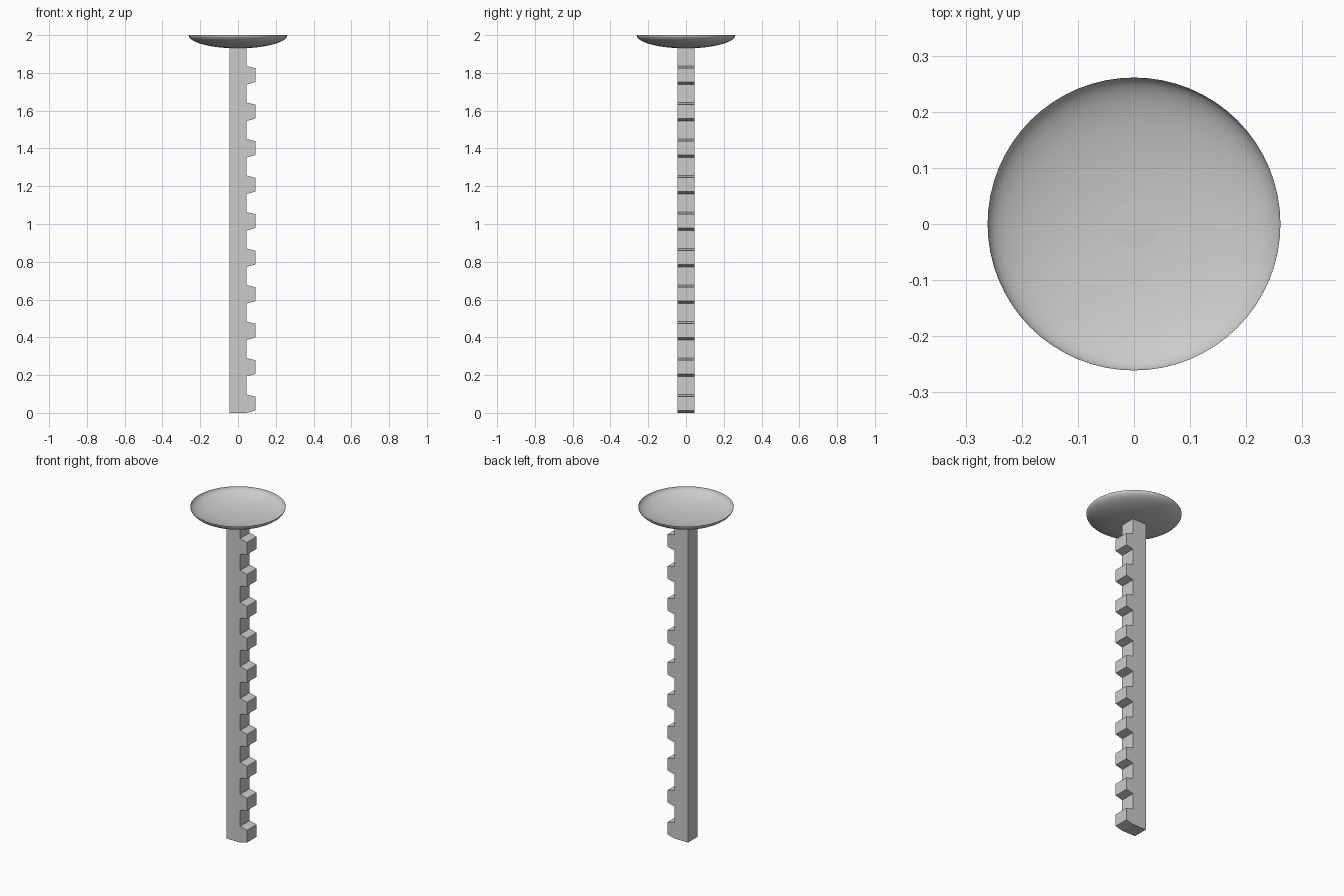
import bpy, bmesh

if "Cube" in bpy.data.objects:
    bpy.data.objects.remove(bpy.data.objects["Cube"])

R, DEPTH, TOP = 0.261, 0.07, 2.0
HALF, TIP = 0.046, 0.092
PITCH, TEETH = 0.1932, 10


def add_object(name, bm):
    mesh = bpy.data.meshes.new(name)
    bm.to_mesh(mesh)
    bm.free()
    obj = bpy.data.objects.new(name, mesh)
    bpy.context.collection.objects.link(obj)
    return obj


# Toothed shaft: side profile extruded along y
profile = [(-HALF, 1.931), (-HALF, 0)]
for i in range(TEETH):
    z = i * PITCH
    profile += [(HALF, z), (TIP, z + 0.012), (TIP, z + 0.086), (HALF, z + 0.097)]
profile.append((HALF, 1.931))

bm = bmesh.new()
face = bm.faces.new([bm.verts.new((x, -HALF, z)) for x, z in profile])
ext = bmesh.ops.extrude_face_region(bm, geom=[face])
new_verts = [v for v in ext["geom"] if isinstance(v, bmesh.types.BMVert)]
bmesh.ops.translate(bm, verts=new_verts, vec=(0, 2 * HALF, 0))
if not any(f.normal.y < -0.9 for f in bm.faces):
    bm.faces.new([v for v in face.verts])
bmesh.ops.recalc_face_normals(bm, faces=bm.faces)
add_object("toothed_shaft", bm)

# Shallow open dish: lower half of a flattened sphere
bm = bmesh.new()
bmesh.ops.create_uvsphere(bm, u_segments=64, v_segments=32, radius=1)
bmesh.ops.delete(bm, geom=[v for v in bm.verts if v.co.z > 0.001], context="VERTS")
bmesh.ops.scale(bm, verts=bm.verts, vec=(R, R, DEPTH))
bmesh.ops.translate(bm, verts=bm.verts, vec=(0, 0, TOP))
for f in bm.faces:
    f.smooth = True
add_object("dish", bm)
